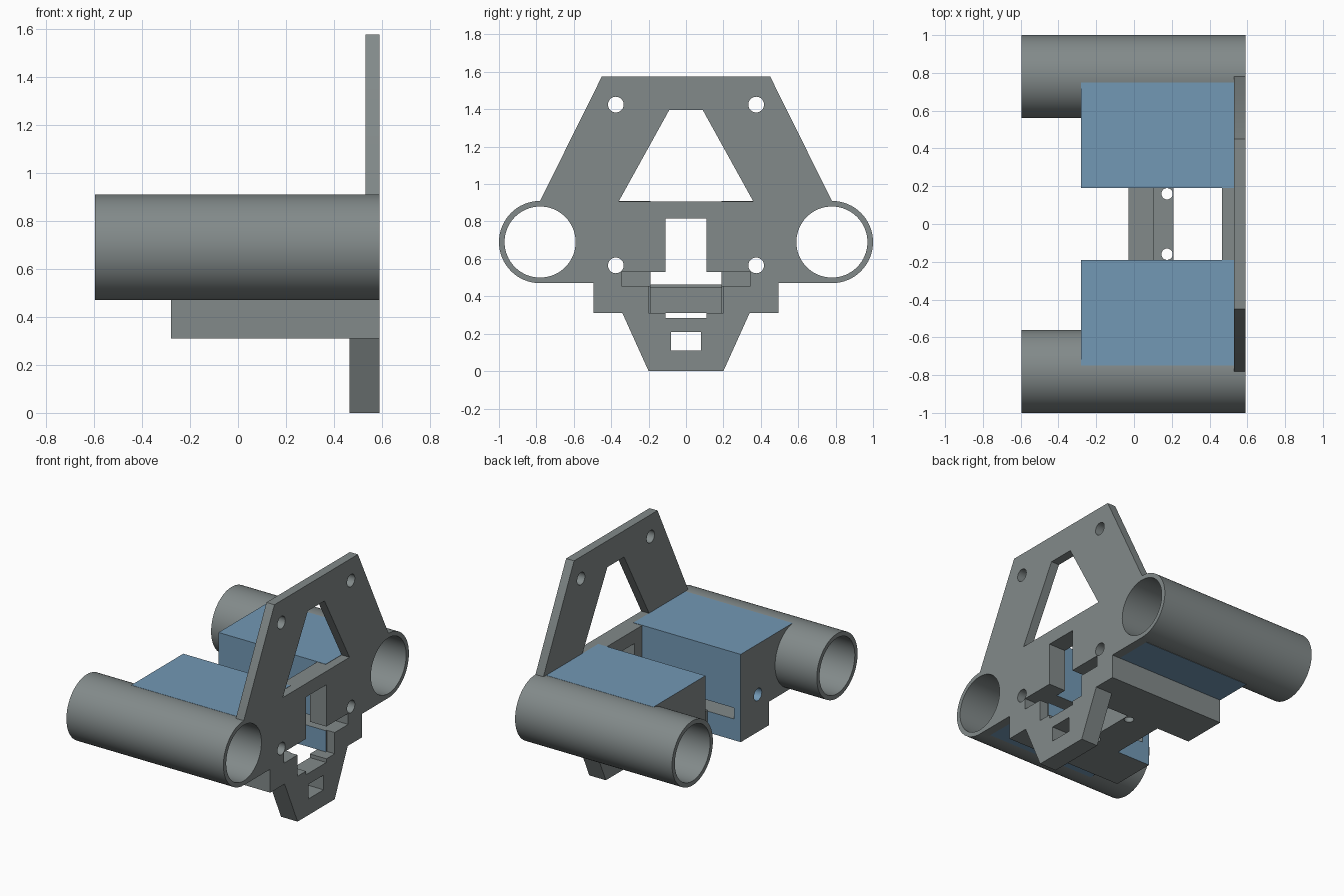
import bpy, bmesh, math

if "Cube" in bpy.data.objects:
    bpy.data.objects.remove(bpy.data.objects["Cube"])


def material(name, rgb):
    m = bpy.data.materials.new(name)
    m.diffuse_color = (*rgb, 1)
    m.use_nodes = True
    m.node_tree.nodes["Principled BSDF"].inputs["Base Color"].default_value = m.diffuse_color
    return m


GRAY = material("gray plastic", (0.225, 0.255, 0.255))
BLUE = material("blue plastic", (0.17, 0.315, 0.46))


def prism(name, profile, x0, x1):
    """Extrude a (y, z) profile along x."""
    bm = bmesh.new()
    face = bm.faces.new([bm.verts.new((x0, y, z)) for y, z in profile])
    ext = bmesh.ops.extrude_face_region(bm, geom=[face])
    for v in ext["geom"]:
        if isinstance(v, bmesh.types.BMVert):
            v.co.x = x1
    bmesh.ops.recalc_face_normals(bm, faces=bm.faces[:])
    me = bpy.data.meshes.new(name)
    bm.to_mesh(me)
    bm.free()
    me.materials.append(GRAY)
    me.materials.append(BLUE)
    ob = bpy.data.objects.new(name, me)
    bpy.context.collection.objects.link(ob)
    return ob


def rect(y0, y1, z0, z1):
    return [(y0, z0), (y1, z0), (y1, z1), (y0, z1)]


def circle(y, z, r, n=32):
    return [(y + r * math.cos(2 * math.pi * i / n), z + r * math.sin(2 * math.pi * i / n))
            for i in range(n)]


def mirrored(half):
    """Close a right-hand half profile with its mirror image."""
    return half + [(-y, z) for y, z in reversed(half)]


def cut(ob, *cutters):
    bpy.context.view_layer.objects.active = ob
    for c in cutters:
        mod = ob.modifiers.new("cut", 'BOOLEAN')
        mod.operation, mod.solver, mod.object = 'DIFFERENCE', 'EXACT', c
        bpy.ops.object.modifier_apply(modifier=mod.name)
        bpy.data.objects.remove(c)


def smooth(ob):
    bpy.ops.object.select_all(action='DESELECT')
    ob.select_set(True)
    bpy.context.view_layer.objects.active = ob
    bpy.ops.object.shade_smooth_by_angle(angle=math.radians(30))


def opening():
    """Stepped central opening."""
    return prism("cutter", mirrored([
        (0.11, 0.815), (0.11, 0.53), (0.345, 0.53), (0.345, 0.455),
        (0.2, 0.455), (0.2, 0.31), (0.11, 0.31), (0.11, 0.285)]), 0.4, 0.7)


FRONT, BACK = 0.59, 0.53
TY, TZ = 0.78, 0.69

# Mounting plate with window, screw holes and central opening
plate = prism("mounting_plate", mirrored([
    (0.45, 1.575), (0.78, 0.91), (0.78, 0.47), (0.495, 0.47), (0.495, 0.31)]), BACK, FRONT)
window = prism("cutter", mirrored([(0.09, 1.395), (0.36, 0.907)]), 0.4, 0.7)
cut(plate, window, opening(),
    *[prism("cutter", circle(s * 0.375, z, 0.042), 0.4, 0.7)
      for s in (-1, 1) for z in (0.565, 1.425)],
    *[prism("cutter", circle(s * TY, TZ, 0.205, 64), 0.4, 0.7) for s in (-1, 1)])
smooth(plate)

# Tapered foot below the plate
foot = prism("foot", mirrored([(0.2, 0), (0.34, 0.31)]), 0.465, FRONT)
cut(foot, opening(), prism("cutter", rect(-0.08, 0.08, 0.11, 0.21), 0.4, 0.7))

# Thickened web behind the plate
web = prism("web", rect(-0.19, 0.19, 0.31, 0.907), 0.465, BACK)
cut(web, opening())

# Cross bridge with two vertical holes and a raised rear half
bridge = prism("bridge", rect(-0.19, 0.19, 0.31, 0.45), -0.03, 0.21)
for s in (-1, 1):
    bpy.ops.mesh.primitive_cylinder_add(vertices=24, radius=0.03, depth=1,
                                        location=(0.175, s * 0.16, 0.4))
    cut(bridge, bpy.context.object)
smooth(bridge)
prism("bridge_step", rect(-0.19, 0.19, 0.45, 0.463), -0.03, 0.105)

for s, side in ((1, "back"), (-1, "front")):
    # Long tube
    tube = prism(side + "_tube", circle(s * TY, TZ, 0.22, 64), -0.595, FRONT)
    cut(tube, prism("cutter", circle(s * TY, TZ, 0.19, 64), -0.7, 0.7))
    smooth(tube)

    # Stepped block with screw bore and side slot
    outline = [(0.19, 0.31), (0.495, 0.31), (0.495, 0.47), (0.75, 0.47),
               (0.75, 0.909), (0.19, 0.909)]
    block = prism(side + "_block", [(s * y, z) for y, z in outline], -0.28, BACK)
    cut(block,
        prism("cutter", circle(s * TY, TZ, 0.205, 64), -0.7, 0.7),
        prism("cutter", circle(s * 0.375, 0.565, 0.042), -0.7, 0.7),
        prism("cutter", rect(-0.345, 0.345, 0.455, 0.53), -0.23, 0.7))
    # Blue on the top, inner side, step underside and bore
    for p in block.data.polygons:
        y, z = s * p.center.y, p.center.z
        bore = math.hypot(y - 0.375, z - 0.565) < 0.05 and abs(p.normal.x) < 0.5
        p.material_index = int(
            z > 0.9 or (y < 0.195 and abs(p.normal.y) > 0.9) or bore
            or (y > 0.5 and p.normal.z < -0.9 and z < 0.475))
    smooth(block)
